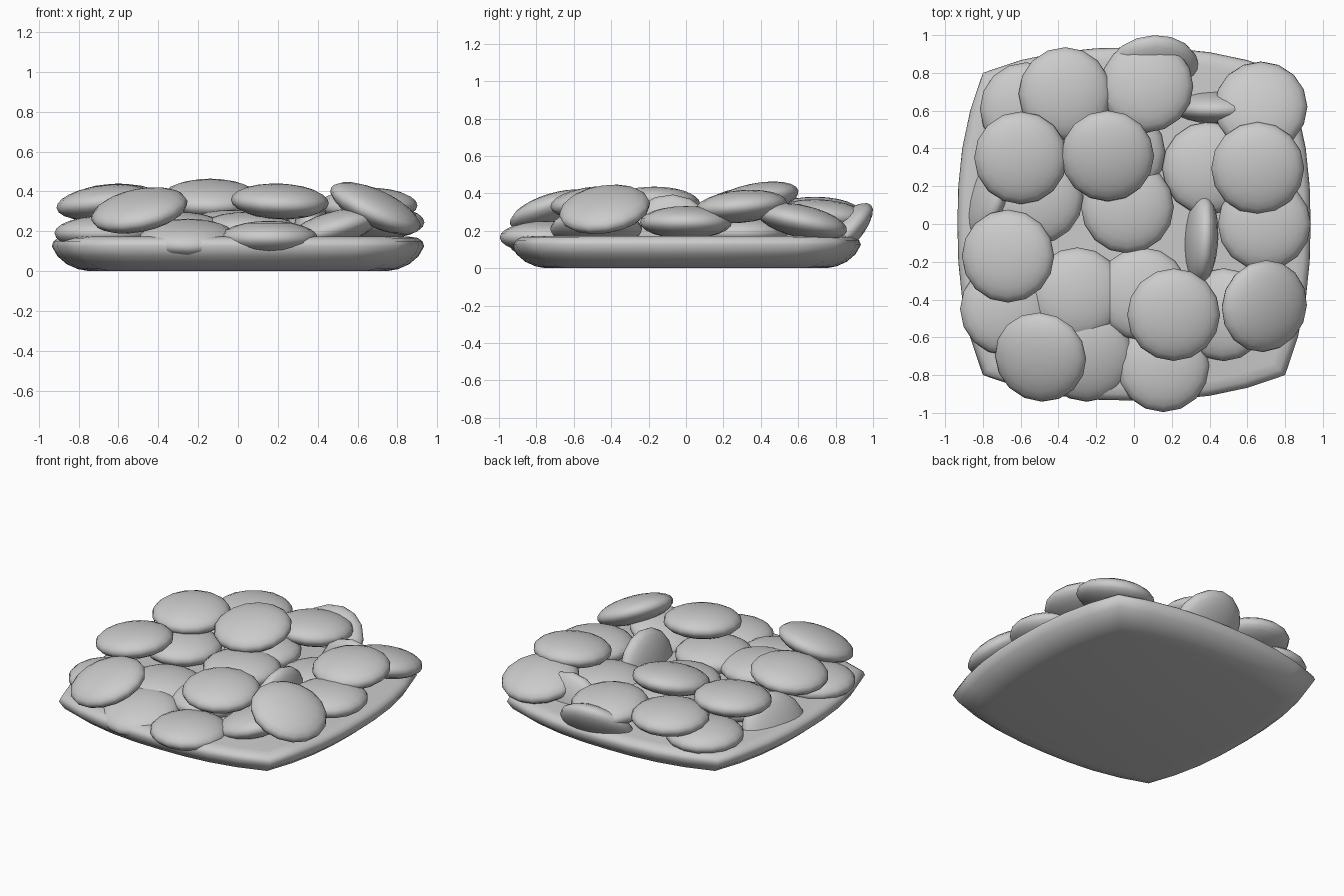
import bpy, bmesh
from mathutils import Matrix, Vector

cube = bpy.data.objects.get("Cube")
if cube:
    bpy.data.objects.remove(cube)

grey = bpy.data.materials.new("light_grey")
grey.use_nodes = True
grey.diffuse_color = (0.6, 0.6, 0.6, 1)
grey.node_tree.nodes["Principled BSDF"].inputs["Base Color"].default_value = (0.6, 0.6, 0.6, 1)


def add_object(name, bm, angle):
    mesh = bpy.data.meshes.new(name)
    bmesh.ops.recalc_face_normals(bm, faces=bm.faces)
    bm.to_mesh(mesh)
    bm.free()
    mesh.materials.append(grey)
    obj = bpy.data.objects.new(name, mesh)
    bpy.context.collection.objects.link(obj)
    bpy.ops.object.select_all(action="DESELECT")
    obj.select_set(True)
    bpy.context.view_layer.objects.active = obj
    bpy.ops.object.shade_smooth_by_angle(angle=angle)


# Tray: square outline with bowed sides, lofted up a rounded profile
def tray_outline(steps=8):
    points = []
    for side in range(4):
        for i in range(steps):
            t = 2 * i / steps - 1
            p = Vector((0.8 + 0.135 * (1 - abs(t) ** 2.4), 0.8 * t))
            for _ in range(side):
                p = Vector((-p.y, p.x))
            points.append(p)
    return points


bm = bmesh.new()
outline = tray_outline()
profile = [(0.8, 0), (0.86, 0.01), (0.92, 0.035), (0.97, 0.075),
           (1, 0.125), (0.99, 0.15), (0.965, 0.167), (0.92, 0.173)]
rings = [[bm.verts.new((p.x * s, p.y * s, z)) for p in outline] for s, z in profile]
for low, high in zip(rings, rings[1:]):
    for i in range(len(low)):
        j = (i + 1) % len(low)
        bm.faces.new((low[i], low[j], high[j], high[i]))
bm.faces.new(rings[0][::-1])
bm.faces.new(rings[-1])
add_object("tray", bm, 2.0)


# Sweets: flattened spheres with a centre and facing, trimmed inside the tray floor
def sweet(name, centre, facing):
    bm = bmesh.new()
    bmesh.ops.create_uvsphere(bm, u_segments=16, v_segments=12, radius=1)
    turn = Vector((0, 0, 1)).rotation_difference(Vector(facing)).to_matrix().to_4x4()
    shape = Matrix.Diagonal((0.246, 0.246, 0.087, 1))
    bm.transform(Matrix.Translation(centre) @ turn @ shape)
    cut = bmesh.ops.bisect_plane(bm, geom=bm.verts[:] + bm.edges[:] + bm.faces[:],
                                 plane_co=(0, 0, 0.08), plane_no=(0, 0, 1), clear_inner=True)
    rim = [e for e in cut["geom_cut"] if isinstance(e, bmesh.types.BMEdge)]
    if rim:
        bmesh.ops.holes_fill(bm, edges=rim, sides=0)
    add_object(name, bm, 1.2)


up = (0, 0, 1)
sweets = {
    "front": [
        ((0.155, -0.75, 0.165), up),
        ((-0.25, -0.70, 0.165), (0, -0.2, 1)),
        ((-0.495, -0.705, 0.305), (-0.2, -0.3, 1)),
        ((0.21, -0.48, 0.35), (0.04, -0.09, 1)),
        ((0.475, -0.48, 0.21), (-0.3, 0, 1)),
        ((0.69, -0.435, 0.315), (0.46, -0.16, 1)),
        ((-0.675, -0.45, 0.19), up),
        ((-0.30, -0.37, 0.21), up),
        ((0.045, -0.37, 0.21), up),
    ],
    "middle": [
        ((-0.667, -0.17, 0.345), (-0.12, 0, 1)),
        ((-0.515, 0.14, 0.225), up),
        ((-0.035, 0.09, 0.22), up),
        ((0.69, 0.0, 0.245), up),
        ((0.355, -0.08, 0.15), (-1, 0.05, 0.12)),
        ((-0.785, 0.16, 0.11), (-0.9, 0.25, 0.33)),
        ((0.395, 0.295, 0.19), up),
        ((0.655, 0.295, 0.33), (0, -0.09, 1)),
        ((-0.60, 0.35, 0.35), (0, -0.08, 1)),
        ((-0.14, 0.36, 0.365), (0, -0.21, 1)),
        ((-0.08, 0.38, 0.22), up),
    ],
    "back": [
        ((-0.57, 0.61, 0.2), up),
        ((-0.365, 0.69, 0.295), up),
        ((0.068, 0.73, 0.28), (0, 0.08, 1)),
        ((0.10, 0.815, 0.165), (0.1, -0.8, 0.8)),
        ((0.44, 0.62, 0.1), (0, 1, 0.08)),
        ((0.672, 0.62, 0.25), (0, 0.22, 1)),
    ],
}
for row, items in sweets.items():
    for number, (centre, facing) in enumerate(items, 1):
        sweet(f"{row}_sweet_{number}", centre, facing)
